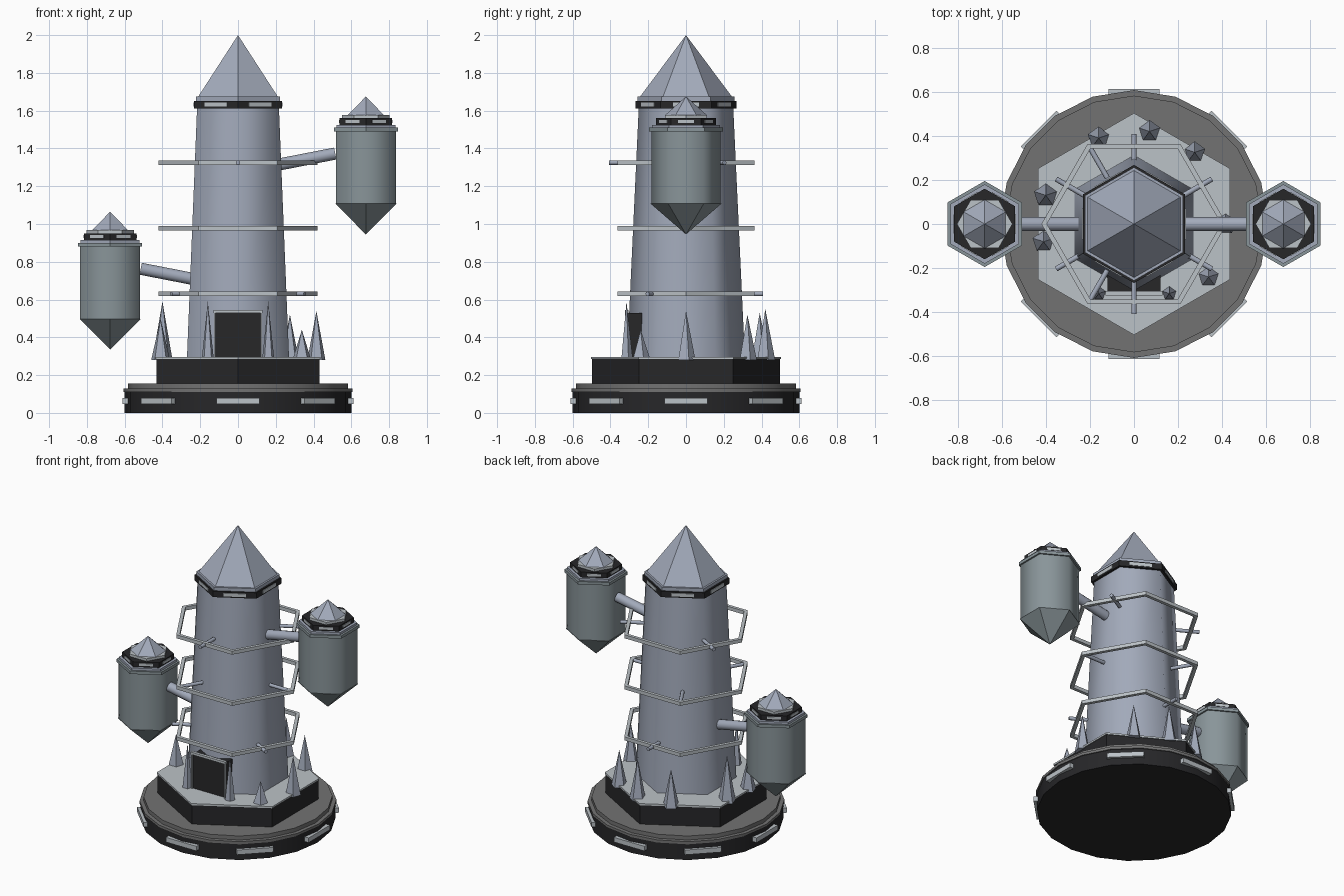
import bpy
from math import cos, sin, pi, radians
from mathutils import Vector

if "Cube" in bpy.data.objects:
    bpy.data.objects.remove(bpy.data.objects["Cube"])


def mat(name, r, g, b):
    m = bpy.data.materials.new(name)
    m.diffuse_color = (r, g, b, 1)
    m.use_nodes = True
    m.node_tree.nodes["Principled BSDF"].inputs["Base Color"].default_value = m.diffuse_color
    return m


STONE = mat("blue_grey", 0.36, 0.40, 0.49)
POD = mat("pod_grey", 0.25, 0.30, 0.32)
DARK = mat("dark", 0.02, 0.02, 0.022)
GREY = mat("mid_grey", 0.17, 0.17, 0.17)
LIGHT = mat("light_panel", 0.50, 0.54, 0.57)


def make(name, verts, faces, m, smooth_count=0):
    me = bpy.data.meshes.new(name)
    me.from_pydata(verts, [], faces)
    me.materials.append(m)
    for p in me.polygons[:smooth_count]:
        p.use_smooth = True
    ob = bpy.data.objects.new(name, me)
    bpy.context.collection.objects.link(ob)
    return ob


def lathe(name, prof, n, m, at=(0, 0, 0), turn=90, smooth=False, loop=False):
    """Spin (radius, z) points, listed bottom to top, into an n-sided solid."""
    verts, rows, faces = [], [], []
    for r, z in prof:
        k = 1 if r == 0 else n
        rows.append([len(verts) + i % k for i in range(n)])
        for i in range(k):
            a = radians(turn) + 2 * pi * i / n
            verts.append((at[0] + r * cos(a), at[1] + r * sin(a), at[2] + z))
    pairs = list(zip(rows, rows[1:])) + ([(rows[-1], rows[0])] if loop else [])
    for lo, hi in pairs:
        for i in range(n):
            j = (i + 1) % n
            faces.append(list(dict.fromkeys((lo[i], lo[j], hi[j], hi[i]))))
    sides = len(faces) if smooth else 0
    if not loop:
        if prof[0][0]:
            faces.append(rows[0][::-1])
        if prof[-1][0]:
            faces.append(rows[-1])
    return make(name, verts, faces, m, sides)


def prism(name, r, z0, z1, n, m, **kw):
    return lathe(name, [(r, z0), (r, z1)], n, m, **kw)


def box(name, size, loc, m, rot=0):
    sx, sy, sz = (s / 2 for s in size)
    v = [(x, y, z) for z in (-sz, sz) for x, y in ((-sx, -sy), (sx, -sy), (sx, sy), (-sx, sy))]
    f = [(3, 2, 1, 0), (4, 5, 6, 7)] + [(i, (i + 1) % 4, 4 + (i + 1) % 4, 4 + i) for i in range(4)]
    ob = make(name, v, f, m)
    ob.location = loc
    ob.rotation_euler.z = rot
    return ob


def rod(name, a, b, r, n, m):
    a, b = Vector(a), Vector(b)
    ob = prism(name, r, 0, (b - a).length, n, m, smooth=True)
    ob.location = a
    ob.rotation_euler = (b - a).to_track_quat('Z', 'Y').to_euler()
    return ob


def panels(name, count, dist, z, size, at=(0, 0), start=0):
    for i in range(count):
        a = radians(start) + 2 * pi * i / count
        box(name, size, (at[0] + dist * cos(a), at[1] + dist * sin(a), z), LIGHT, a)


# Round base with rim and light panels
prism("base_disc", 0.6, 0, 0.11, 20, DARK, smooth=True)
prism("base_rim", 0.607, 0.11, 0.128, 20, GREY, smooth=True)
prism("base_step", 0.582, 0.128, 0.155, 20, GREY, smooth=True)
panels("base_light", 8, 0.592, 0.062, (0.04, 0.23, 0.032))

# Hexagonal platform
prism("platform", 0.497, 0.155, 0.285, 6, DARK)
prism("platform_top", 0.503, 0.285, 0.297, 6, LIGHT)

# Tower, collar and roof
lathe("tower", [(0.312, 0.29), (0.25, 1.62)], 6, STONE, smooth=True)
prism("tower_collar", 0.268, 1.612, 1.652, 6, DARK)
prism("roof_plate", 0.257, 1.652, 1.675, 6, STONE)
lathe("roof", [(0.245, 1.672), (0, 2.0)], 6, STONE)
panels("collar_light", 6, 0.23, 1.632, (0.012, 0.14, 0.022))

# Doorway
box("door", (0.24, 0.14, 0.24), (0, -0.242, 0.41), DARK)
box("door_lintel", (0.26, 0.02, 0.016), (0, -0.314, 0.537), LIGHT)
for s in (-1, 1):
    box("door_jamb", (0.008, 0.02, 0.24), (s * 0.124, -0.314, 0.415), LIGHT)

# Hexagonal ring rails with three struts each
for z, start in ((0.63, 90), (0.977, 0), (1.325, 30)):
    lathe("ring_rail", [(0.42, z - 0.012), (0.42, z + 0.012), (0.395, z + 0.012), (0.395, z - 0.012)],
          6, LIGHT, turn=0, loop=True)
    for k in range(3):
        a = radians(start + 120 * k)
        rod("ring_strut", (0.2 * cos(a), 0.2 * sin(a), z), (0.408 * cos(a), 0.408 * sin(a), z), 0.012, 8, STONE)

# Hanging pods on slanted arms
for s, z in ((1, 0.945), (-1, 0.335)):
    c = (s * 0.677, 0, z)
    lathe("pod_bottom", [(0, 0), (0.188, 0.163)], 6, POD, at=c)
    prism("pod_body", 0.183, 0.16, 0.545, 6, POD, at=c, smooth=True)
    prism("pod_rim", 0.195, 0.545, 0.565, 6, POD, at=c)
    prism("pod_cap", 0.18, 0.565, 0.58, 6, STONE, at=c)
    prism("pod_collar", 0.16, 0.58, 0.615, 6, DARK, at=c)
    prism("pod_plate", 0.126, 0.615, 0.632, 6, LIGHT, at=c, turn=0)
    lathe("pod_roof", [(0.112, 0.63), (0, 0.73)], 6, STONE, at=c)
    panels("pod_light", 6, 0.137, z + 0.598, (0.01, 0.085, 0.016), c)
    rod("pod_arm", (s * 0.14, 0, z + 0.355), (s * 0.515, 0, z + 0.428), 0.032, 12, STONE)

# Five-sided spikes around the platform: x, y, radius, tip height
for x, y, r, h in ((-0.16, 0.39, 0.052, 0.53), (0.07, 0.42, 0.052, 0.55), (0.275, 0.325, 0.05, 0.52),
                   (-0.4, 0.13, 0.056, 0.59), (-0.41, -0.08, 0.052, 0.5), (0.338, -0.24, 0.052, 0.44),
                   (0.16, -0.315, 0.034, 0.59), (-0.16, -0.315, 0.034, 0.59), (0.415, 0, 0.05, 0.54)):
    lathe("spike", [(r, 0.28), (0, h)], 5, STONE, at=(x, y, 0))
